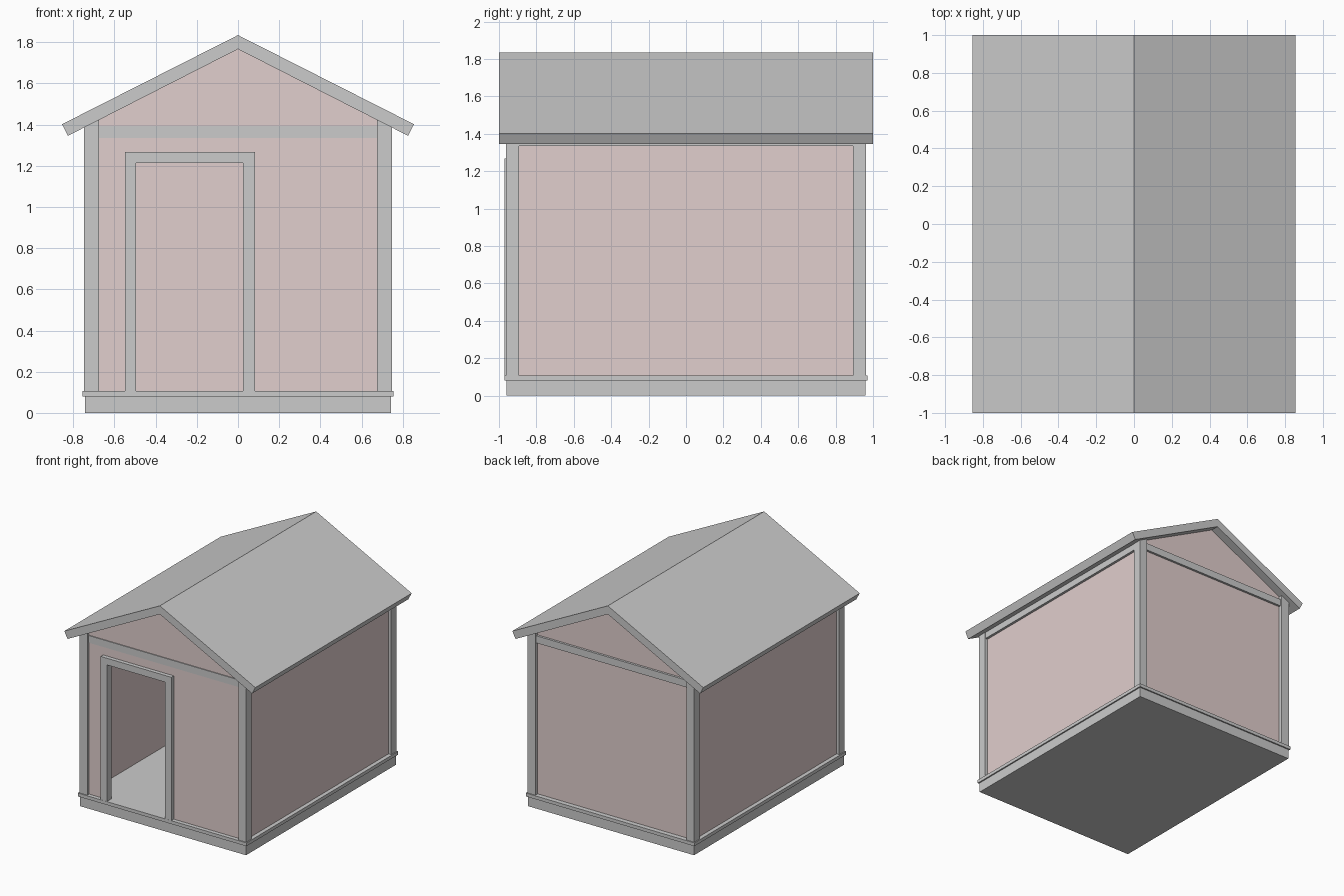
import bpy, bmesh

if "Cube" in bpy.data.objects:
    bpy.data.objects.remove(bpy.data.objects["Cube"])

wall_mat = bpy.data.materials.new("wall_panel")
wall_mat.diffuse_color = (0.75, 0.62, 0.61, 1)
wall_mat.use_nodes = True
wall_mat.node_tree.nodes["Principled BSDF"].inputs["Base Color"].default_value = wall_mat.diffuse_color

SLOPE = 0.503


def under(x):
    """Height of the roof underside at x."""
    return 1.767 - SLOPE * abs(x)


def prism(name, profile, y0, y1, mat=None, mirror=(False, False)):
    """Extrude an x-z profile from y0 to y1, optionally mirrored in x and y."""
    bm = bmesh.new()
    face = bm.faces.new([bm.verts.new((x, y0, z)) for x, z in profile])
    ext = bmesh.ops.extrude_face_region(bm, geom=[face])
    verts = [v for v in ext["geom"] if isinstance(v, bmesh.types.BMVert)]
    bmesh.ops.translate(bm, verts=verts, vec=(0, y1 - y0, 0))
    bmesh.ops.recalc_face_normals(bm, faces=bm.faces)
    mesh = bpy.data.meshes.new(name)
    bm.to_mesh(mesh)
    bm.free()
    obj = bpy.data.objects.new(name, mesh)
    bpy.context.collection.objects.link(obj)
    if mat:
        mesh.materials.append(mat)
    if any(mirror):
        mod = obj.modifiers.new("mirror", "MIRROR")
        mod.use_axis = (mirror[0], mirror[1], False)
        mod.use_mirror_merge = False
    return obj


def rect(x0, x1, z0, z1):
    return [(x0, z0), (x1, z0), (x1, z1), (x0, z1)]


def sloped(x0, x1, z0):
    """Rectangle whose top follows the roof underside."""
    return [(x0, z0), (x1, z0), (x1, under(x1)), (x0, under(x0))]


# Floor slab and sill
FLOOR = 0.107
prism("base", rect(-0.744, 0.744, 0, 0.08), -0.96, 0.96)
prism("sill", rect(-0.755, 0.755, 0.08, FLOOR), -0.971, 0.971)

# Corner posts, side rails and gable beams
prism("corner_posts", sloped(0.676, 0.747, FLOOR), -0.962, -0.893, mirror=(True, True))
prism("side_top_rails", sloped(0.69, 0.742, 1.335), -0.893, 0.893, mirror=(True, False))
prism("front_beam", rect(-0.676, 0.676, 1.335, 1.393), -0.945, -0.905)
prism("back_beam", rect(-0.676, 0.676, 1.335, 1.393), 0.905, 0.95)

# Wall panels; the front one is notched for the doorway
W = 0.70
gable = [(W, FLOOR), (W, under(W)), (0, under(0)), (-W, under(W)), (-W, FLOOR)]
door = [(-0.52, FLOOR), (-0.52, 1.24), (0.05, 1.24), (0.05, FLOOR)]
prism("side_walls", sloped(0.70, 0.722, FLOOR), -0.91, 0.91, wall_mat, (True, False))
prism("back_wall", gable, 0.91, 0.932, wall_mat)
prism("front_wall", gable + door, -0.938, -0.916, wall_mat)

# Door frame
frame = [(-0.55, FLOOR), (-0.55, 1.267), (0.082, 1.267), (0.082, FLOOR),
         (0.025, FLOOR), (0.025, 1.213), (-0.495, 1.213), (-0.495, FLOOR)]
prism("door_frame", frame, -0.97, -0.912)

# Gabled roof
prism("roof", [(0, 1.835), (0.855, 1.402), (0.826, 1.346), (0, 1.767),
               (-0.826, 1.346), (-0.855, 1.402)], -1, 1)
